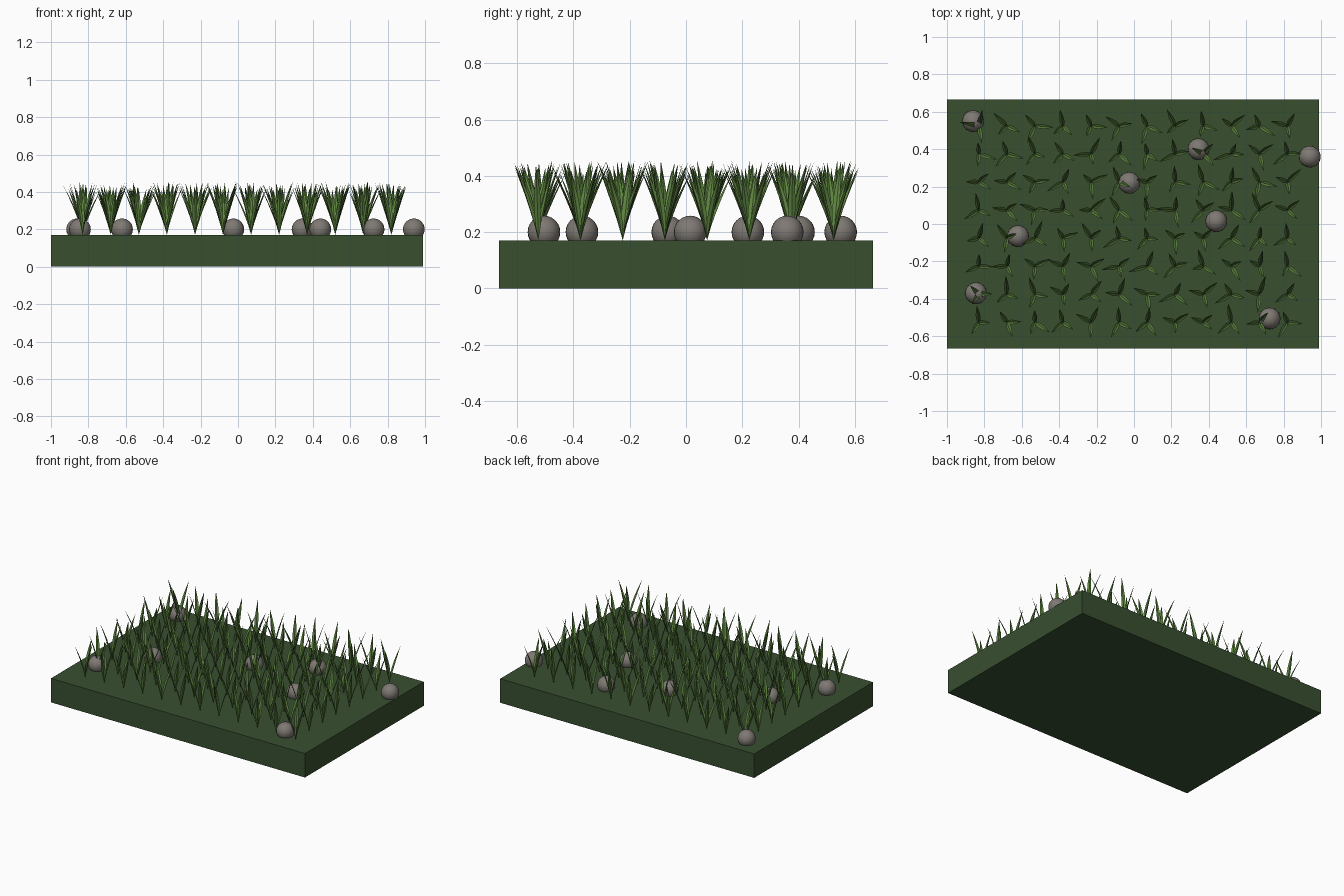
import bpy, bmesh, math, random
from mathutils import Vector

random.seed(7)
if "Cube" in bpy.data.objects:
    bpy.data.objects.remove(bpy.data.objects["Cube"])


def material(name, rgb):
    m = bpy.data.materials.new(name)
    m.use_nodes = True
    color = (*rgb, 1)
    m.diffuse_color = color
    bsdf = m.node_tree.nodes["Principled BSDF"]
    bsdf.inputs["Base Color"].default_value = color
    bsdf.inputs["Roughness"].default_value = 0.9
    return m


ground_green = material("dark ground green", (0.04, 0.08, 0.03))
blade_green = material("grass green", (0.11, 0.23, 0.05))
stone_grey = material("stone grey", (0.21, 0.19, 0.17))

TOP = 0.17

# Ground slab
bpy.ops.mesh.primitive_cube_add(size=1, location=(-0.005, 0, TOP / 2))
slab = bpy.context.object
slab.name = "ground_slab"
slab.scale = (1.99, 1.33, TOP)
slab.data.materials.append(ground_green)

# Round stones resting in the ground
stones = [(-0.86, 0.55), (0.345, 0.40), (0.94, 0.36), (-0.025, 0.22),
          (0.44, 0.015), (-0.62, -0.065), (-0.845, -0.37), (0.725, -0.505)]
for i, (x, y) in enumerate(stones):
    bpy.ops.mesh.primitive_uv_sphere_add(segments=24, ring_count=12, radius=0.058,
                                         location=(x, y, 0.2))
    stone = bpy.context.object
    stone.name = f"stone_{i + 1}"
    stone.data.materials.append(stone_grey)
    bpy.ops.object.shade_smooth_by_angle()


# One creased leaf blade, pointed at both ends and leaning outward
def add_blade(bm, root, angle, lean, height, width):
    out = Vector((math.cos(angle), math.sin(angle), 0))
    side = Vector((-out.y, out.x, 0))
    steps = 5
    rows = []
    for k in range(steps + 1):
        t = k / steps
        mid = root + out * lean * t ** 1.2 + Vector((0, 0, height * t))
        half = width * math.sin(math.pi * t ** 0.85)
        if k in (0, steps):
            rows.append([bm.verts.new(mid)])
        else:
            rim = mid - out * half * 0.4
            rows.append([bm.verts.new(p) for p in (rim - side * half, mid, rim + side * half)])
    for a, b in zip(rows, rows[1:]):
        for j in range(2):
            if len(a) == 1:
                bm.faces.new((a[0], b[j + 1], b[j]))
            elif len(b) == 1:
                bm.faces.new((a[j], a[j + 1], b[0]))
            else:
                bm.faces.new((a[j], a[j + 1], b[j + 1], b[j]))


# Grid of grass tufts, one object per row
for row in range(8):
    bm = bmesh.new()
    y = -0.525 + 0.15 * row
    for col in range(12):
        root = Vector((-0.83 + 0.15 * col, y, TOP))
        turn = random.uniform(0, math.tau)
        for b in range(3):
            add_blade(bm, root, turn + b * math.tau / 3 + random.uniform(-0.5, 0.5),
                      random.uniform(0.06, 0.105), random.uniform(0.24, 0.285), 0.013)
    mesh = bpy.data.meshes.new(f"grass_row_{row + 1}")
    bm.to_mesh(mesh)
    bm.free()
    mesh.materials.append(blade_green)
    grass = bpy.data.objects.new(f"grass_row_{row + 1}", mesh)
    bpy.context.collection.objects.link(grass)
